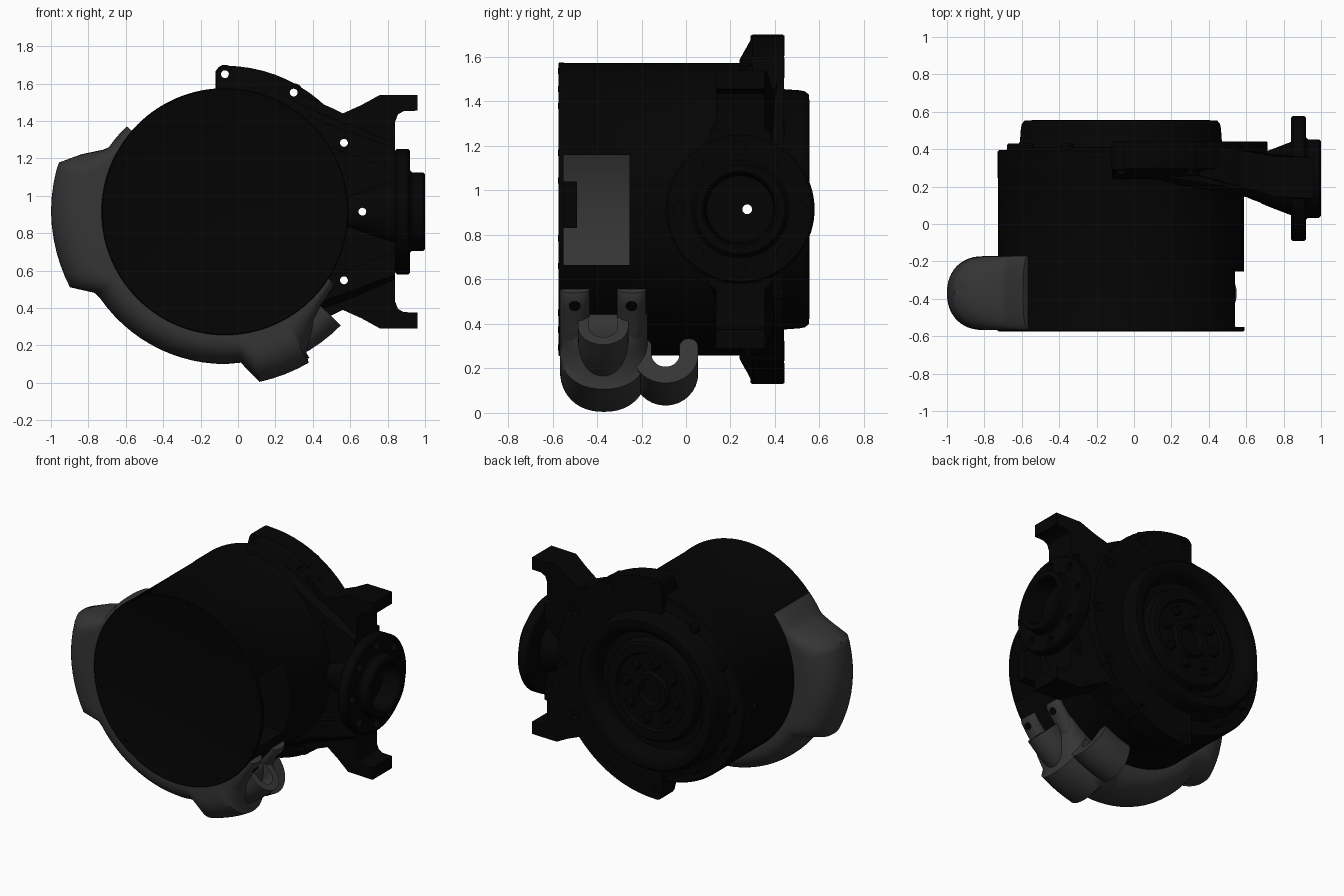
import bpy, bmesh
from math import sin, cos, pi, radians, copysign

if "Cube" in bpy.data.objects:
    bpy.data.objects.remove(bpy.data.objects["Cube"])

CX, CZ = -0.07, 0.915      # drum axis
FY = 0.243                 # output shaft y


def material(name, v):
    m = bpy.data.materials.new(name)
    m.diffuse_color = (v, v, v, 1)
    m.use_nodes = True
    m.node_tree.nodes["Principled BSDF"].inputs["Base Color"].default_value = m.diffuse_color
    return m


DARK, GREY = material("black_metal", 0.0012), material("grey_plastic", 0.036)


def shade(ob, angle=32):
    for p in ob.data.polygons:
        p.use_smooth = True
    ob.data.set_sharp_from_angle(angle=radians(angle))


def loft(name, rings, mat=DARK):
    """Closed solid skinned through equal-length rings of points."""
    bm = bmesh.new()
    vs = [[bm.verts.new(p) for p in r] for r in rings]
    n = len(rings[0])
    for a, b in zip(vs, vs[1:]):
        for i in range(n):
            j = (i + 1) % n
            bm.faces.new((a[i], a[j], b[j], b[i]))
    bm.faces.new(vs[0])
    bm.faces.new(vs[-1])
    bmesh.ops.recalc_face_normals(bm, faces=bm.faces)
    me = bpy.data.meshes.new(name)
    bm.to_mesh(me)
    bm.free()
    ob = bpy.data.objects.new(name, me)
    bpy.context.collection.objects.link(ob)
    me.materials.append(mat)
    shade(ob, 50 if mat == GREY else 32)
    return ob


def lathe(name, profile, axis='y', c=(CX, CZ), n=96, mat=DARK):
    """Profile is (radius, position along axis); c is the axis position."""
    rings = []
    for r, t in profile:
        cs = [(r * cos(2 * pi * i / n), r * sin(2 * pi * i / n)) for i in range(n)]
        if axis == 'y':
            rings.append([(c[0] + u, t, c[1] + v) for u, v in cs])
        else:
            rings.append([(t, c[0] + u, c[1] + v) for u, v in cs])
    return loft(name, rings, mat)


def box(name, x0, x1, y0, y1, z0, z1, mat=DARK):
    return loft(name, [[(x, y0, z0), (x, y1, z0), (x, y1, z1), (x, y0, z1)] for x in (x0, x1)], mat)


def polar(r, deg):
    a = radians(deg)
    return CX + r * cos(a), CZ + r * sin(a)


def cut(ob, cutters):
    bpy.context.view_layer.objects.active = ob
    for c in cutters:
        c.hide_render = True
        m = ob.modifiers.new("cut", 'BOOLEAN')
        m.operation, m.solver, m.object = 'DIFFERENCE', 'EXACT', c
        bpy.ops.object.modifier_apply(modifier=m.name)
    shade(ob)


# ---- motor drum with lip and rear cover
drum = lathe("drum", [(0.645, -0.57), (0.655, -0.574), (0.66, -0.57), (0.66, -0.55), (0.657, -0.545),
                      (0.657, 0.24), (0.66, 0.25), (0.66, 0.385), (0.65, 0.395)], n=128)
rear = lathe("rear_cover", [(0.63, 0.38), (0.62, 0.395), (0.56, 0.41), (0.54, 0.44), (0.535, 0.51),
                            (0.53, 0.535), (0.515, 0.553), (0.47, 0.555), (0.44, 0.54), (0.42, 0.51),
                            (0.41, 0.44), (0.36, 0.44), (0.345, 0.49), (0.33, 0.50), (0.27, 0.50),
                            (0.26, 0.48), (0.14, 0.48), (0.13, 0.51), (0.09, 0.51), (0.08, 0.46)])
for i in range(8):
    lathe("rear_bolt", [(0.032, 0.47), (0.032, 0.50), (0.022, 0.51)], c=polar(0.2, 45 * i + 10), n=16)
for i in range(10):
    lathe("front_screw", [(0.014, -0.56), (0.014, -0.576)], c=polar(0.625, 36 * i + 12), n=12)

# ---- bolted mounting plate on the right half
rim = [polar(0.78, a) for a in range(-90, 91, 5)]
rim += [(-0.10, CZ + 0.775), (-0.12, CZ + 0.75), (-0.12, CZ - 0.75), (-0.10, CZ - 0.775)]
inner = [(CX + (x - CX) * 0.86, CZ + (z - CZ) * 0.86) for x, z in rim]
plate = loft("mounting_plate", [[(x, 0.24, z) for x, z in inner], [(x, 0.30, z) for x, z in rim],
                                [(x, 0.44, z) for x, z in rim]])
bolt_angles = range(-90, 91, 30)
bosses = [lathe("bolt_boss", [(0.046, 0.29), (0.05, 0.30), (0.05, 0.435), (0.045, 0.442)],
                c=polar(0.735, a), n=24) for a in bolt_angles]
for a in range(120, 241, 30):
    lathe("rear_lug", [(0.035, 0.36), (0.035, 0.42), (0.028, 0.43)], c=polar(0.575, a), n=20)

# ---- bracket ears (mirrored above and below the shaft), thinning to the tips
ear = [(0.30, 0.0), (0.30, 0.45), (0.35, 0.62), (0.50, 0.555), (0.56, 0.525), (0.66, 0.57), (0.76, 0.625),
       (0.96, 0.625), (0.96, 0.54), (0.885, 0.537), (0.855, 0.52), (0.84, 0.48), (0.84, 0.30), (0.84, 0.0)]
ears, ribs = [], []
for s, nm in ((1, "upper_ear"), (-1, "lower_ear")):
    def slope(x, a, b):
        return a + (b - a) * min(max((x - 0.35) / 0.45, 0), 1)
    ears.append(loft(nm, [[(x, slope(x, 0.26, 0.135), CZ + s * z) for x, z in ear],
                          [(x, slope(x, 0.43, 0.355), CZ + s * z) for x, z in ear]]))
    # rib running over the drum towards the ear
    ribs.append(loft(nm + "_rib", [
        [(x, yc + y, CZ + s * z) for y, z in
         ((-w, h - 0.16), (w, h - 0.16), (w, h - 0.04), (w * 0.6, h), (-w * 0.6, h), (-w, h - 0.04))]
        for x, yc, w, h in ((-0.08, 0.33, 0.05, 0.68), (0.2, 0.29, 0.07, 0.645), (0.45, 0.26, 0.09, 0.52),
                            (0.72, FY, 0.12, 0.42), (0.84, FY, 0.14, 0.38))]))

# ---- output neck, flange and hub along x
sc = (FY, CZ)
neck = lathe("output_neck", [(0.08, 0.45), (0.09, 0.58), (0.15, 0.72), (0.20, 0.85)], 'x', sc, 64)
flange = lathe("output_flange", [(0.325, 0.84), (0.335, 0.85), (0.335, 0.91), (0.325, 0.92), (0.22, 0.92),
                                 (0.21, 0.93), (0.21, 0.99), (0.20, 1.0), (0.17, 1.0), (0.16, 0.99), (0.15, 0.86)],
               'x', sc, 80)
holes = [lathe("flange_hole_cutter", [(0.03, 0.86), (0.03, 0.95)], 'x',
               (FY + 0.275 * cos(pi / 4 * i), CZ + 0.275 * sin(pi / 4 * i)), 20) for i in range(8)]
cut(flange, holes)

# ---- openings: side window, shaft bore and bolt holes
window = box("window_cutter", -0.9, 0.8, -0.55, -0.255, 0.665, 1.16)
bore = lathe("bore_cutter", [(0.022, -1.1), (0.022, 1.1)], 'x', (0.275, CZ), 20)
bolt_cut = [lathe("bolt_cutter", [(0.021, 0.0), (0.021, 0.7)], c=polar(0.735, a), n=20) for a in bolt_angles]
cut(drum, [window, bore])
cut(neck, [bore, bolt_cut[3]])
cut(flange, [bore])
cut(plate, bolt_cut + [bore])
for b, c in zip(bosses, bolt_cut):
    cut(b, [c])
cut(bosses[3], [bore])
for e in ears:
    cut(e, [bolt_cut[2], bolt_cut[4], bolt_cut[3], bore])
for r in ribs:
    cut(r, bolt_cut[1:6])
for c in holes + [window, bore] + bolt_cut:
    bpy.data.objects.remove(c)
box("window_block", 0.30, 0.52, -0.55, -0.49, 0.83, 1.04)


# ---- grey air duct: sections swept around the drum axis
def sweep(name, stations, section):
    rings = []
    for (a0, r0), (a1, r1) in zip(stations, stations[1:]):
        k = max(1, int(abs(a1 - a0) / 4))
        rings += [(a0 + (a1 - a0) * i / k, r0 + (r1 - r0) * i / k) for i in range(k)]
    rings.append(stations[-1])
    out = []
    for a, r in rings:
        out.append([(polar(q, a)[0], y, polar(q, a)[1]) for y, q in section(r)])
    return loft(name, out, GREY)


def dome(r, y0=-0.567, y1=-0.172, rin=0.655):
    h = r - rin
    cap = min(h * 0.9, 0.197)
    yc, w = (y0 + y1) / 2, (y1 - y0) / 2
    pts = [(y0, rin)]
    for i in range(25):
        t = pi - pi * i / 24
        pts.append((yc + w * copysign(abs(cos(t)) ** 0.9, cos(t)), r - cap + cap * abs(sin(t)) ** 0.9))
    return pts + [(y1, rin)]


sweep("air_duct", [(139, 0.695), (151, 0.71), (153, 0.73), (163.5, 0.925), (166, 0.928), (180, 0.93), (194, 0.926),
                   (206, 0.922), (212, 0.82), (215, 0.812), (270, 0.815), (276, 0.812), (281.5, 0.929),
                   (299, 0.924), (300, 0.87), (306, 0.81), (311, 0.74), (314, 0.70)], dome)


def gutter(yc, rc, ro, ri, top):
    """U-shaped section open towards the drum, with rounded lips."""
    arc = [pi * i / 16 for i in range(17)]
    m, q = (ro + ri) / 2, (ro - ri) / 2
    lip = [pi * i / 6 for i in range(7)]
    return ([(yc - ro * cos(t), rc + ro * sin(t)) for t in arc]
            + [(yc + m + q * cos(t), top + q - q * sin(t)) for t in lip]
            + [(yc + ri * cos(t), rc + ri * sin(t)) for t in arc]
            + [(yc - m + q * cos(t), top + q - q * sin(t)) for t in lip])


sweep("upper_outlet", [(297, 0), (315.5, 0)], lambda r: gutter(-0.372, 0.755, 0.113, 0.065, 0.67))
sweep("side_outlet", [(282, 0), (300, 0)], lambda r: gutter(-0.092, 0.755, 0.147, 0.062, 0.67))

# fixing tabs with their screws at the outlet end of the duct
for y in (-0.50, -0.245):
    sweep("fixing_tab", [(299, 0.78), (308, 0.75), (316, 0.715), (325, 0.705), (327, 0.69)],
          lambda r, y=y: dome(r, y - 0.066, y + 0.066))
    x, z = polar(0.70, 322)
    bpy.ops.mesh.primitive_cylinder_add(vertices=16, radius=0.026, depth=0.02, location=(x, y, z),
                                        rotation=(0, radians(128), 0))
    bpy.context.object.name = "tab_screw"
    bpy.context.object.data.materials.append(DARK)
    shade(bpy.context.object)
